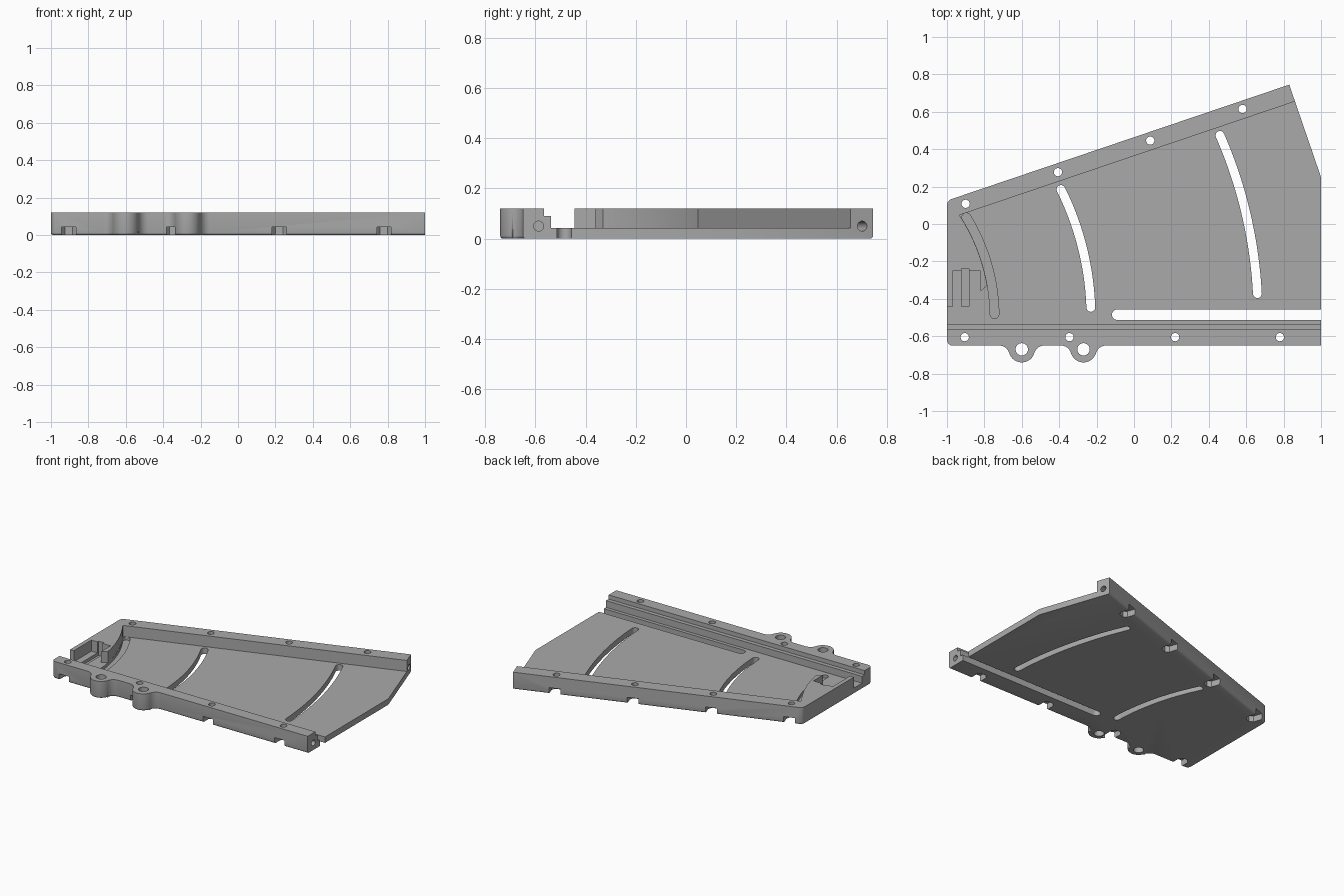
import bpy, bmesh
from math import sin, cos, pi, radians, sqrt, atan2
from mathutils import Matrix, Vector

cube = bpy.data.objects.get("Cube")
if cube:
    bpy.data.objects.remove(cube, do_unlink=True)

TOP, FLOOR = 0.12, 0.042
PIVOT = (-1.77, -0.5)              # shared centre of all curved slots
SLOPE = atan2(0.625, 1.83)         # direction of the back rail

grey = bpy.data.materials.new("plain grey")
grey.use_nodes = True
grey.diffuse_color = (0.4, 0.4, 0.4, 1)
grey.node_tree.nodes["Principled BSDF"].inputs["Base Color"].default_value = (0.4, 0.4, 0.4, 1)


def arc(centre, r, a0, a1, n=16):
    """Points along an arc, angles in degrees."""
    steps = [radians(a0 + (a1 - a0) * i / n) for i in range(n + 1)]
    return [(centre[0] + r * cos(a), centre[1] + r * sin(a)) for a in steps]


def prism(name, pts, z0, z1, matrix=None, rounding=0):
    """Extrude an outline from z0 to z1; optionally round the lower rim."""
    bm = bmesh.new()
    face = bm.faces.new([bm.verts.new((x, y, z0)) for x, y in pts])
    up = bmesh.ops.extrude_face_region(bm, geom=[face])["geom"]
    bmesh.ops.translate(bm, verts=[v for v in up if isinstance(v, bmesh.types.BMVert)],
                        vec=(0, 0, z1 - z0))
    bmesh.ops.recalc_face_normals(bm, faces=bm.faces)
    if rounding:
        rim = [e for e in bm.edges if all(abs(v.co.z - z0) < 1e-5 for v in e.verts)
               and sum(v.co.x for v in e.verts) / 2 < 0.9]
        bmesh.ops.bevel(bm, geom=rim, offset=rounding, segments=3, profile=0.5, affect='EDGES')
    if matrix:
        bm.transform(matrix)
    mesh = bpy.data.meshes.new(name)
    bm.to_mesh(mesh)
    bm.free()
    mesh.materials.append(grey)
    obj = bpy.data.objects.new(name, mesh)
    bpy.context.collection.objects.link(obj)
    return obj


# Outline of the plate with two screw lugs on the front edge
LUG_R, FILLET = 0.07, 0.055
LUGS = [(-0.6, -0.67), (-0.27, -0.67)]
outline = arc((-0.97, -0.62), 0.03, 180, 270, 5)
for lx, ly in LUGS:
    fy = -0.65 - FILLET
    dx = sqrt((LUG_R + FILLET) ** 2 - (fy - ly) ** 2)
    tilt = atan2(ly - fy, dx) * 180 / pi
    outline += arc((lx - dx, fy), FILLET, 90, tilt, 8)
    outline += arc((lx, ly), LUG_R, 180 + tilt, 360 - tilt, 20)
    outline += arc((lx + dx, fy), FILLET, 180 - tilt, 90, 8)
outline += [(1, -0.65), (1, 0.25), (0.83, 0.745)]
outline += arc((-0.965, 0.1), 0.035, 90 + SLOPE * 180 / pi, 180, 5)
body = prism("slotted_tray", outline, 0, TOP, rounding=0.012)

cutters = []


def cut(pts, z0, z1, matrix=None):
    obj = prism("cutter", pts, z0, z1, matrix)
    obj.hide_render = True
    cutters.append(obj)


def circle(centre, r, n=24):
    return arc(centre, r, 0, 360 - 360 / n, n - 1)


def box(x0, x1, y0, y1):
    return [(x0, y0), (x1, y0), (x1, y1), (x0, y1)]


def curved_slot(radius, width, a0, a1):
    """Rounded slot outline following an arc about the pivot."""
    h = width / 2
    start, end = (arc(PIVOT, radius, a, a, 1)[0] for a in (a0, a1))
    return (arc(PIVOT, radius + h, a0, a1, 28) + arc(end, h, a1, a1 + 180, 8)[1:-1]
            + arc(PIVOT, radius - h, a1, a0, 28) + arc(start, h, a0 + 180, a0 + 360, 8)[1:-1])


# Recessed floor, leaving two rails and the raised end block
pocket = [(-1.2, -0.537), (1.2, -0.537), (1.2, 0.77), (0.86, 0.655)]
pocket += arc(PIVOT, 1.0, 33.2, 9.8, 20)
pocket += [(-0.82, -0.36), (-0.82, -0.25), (-0.97, -0.25), (-0.97, -0.445), (-1.2, -0.445)]
cut(pocket, FLOOR, 0.3)

# Lower step along the front rail
cut(box(-1.2, 1.2, -0.565, -0.5), 0.09, 0.31)

# Through slots: two curved, one straight and open at the side
cut(curved_slot(1.54, 0.047, 2.0, 26.4), -0.1, 0.2)
cut(curved_slot(2.433, 0.047, 3.0, 23.6), -0.1, 0.2)
cut([(1.2, -0.513), (1.2, -0.457)] + arc((-0.09, -0.485), 0.028, 90, 270, 10), -0.1, 0.2)

# Blind grooves beside and inside the raised block
cut(curved_slot(1.0245, 0.047, 1, 31.5), 0.02, 0.07)
cut(box(-0.923, -0.882, -0.44, -0.237), 0.02, 0.2)

# Lug holes
for lug in LUGS:
    cut(circle(lug, 0.033), -0.1, 0.2)

# Rail screw holes, each with a nut slot open to the outside and below
front = [((x, -0.605), pi) for x in (-0.905, -0.345, 0.22, 0.78)]
back = [((-0.9 + 0.4935 * i, 0.108 + 0.169 * i), SLOPE) for i in range(4)]
nut = [(-0.038, 0.085), (-0.038, -0.015), (-0.02, -0.038),
       (0.02, -0.038), (0.038, -0.015), (0.038, 0.085)]
for (x, y), turn in front + back:
    place = Matrix.Translation((x, y, 0)) @ Matrix.Rotation(turn, 4, 'Z')
    cut(circle((0, 0), 0.022), -0.1, 0.2, place)
    cut(nut, -0.1, 0.042, place)

# Blind holes in the right-hand ends of both rails
for pos, turn in (((1, -0.587, 0.05), 0), ((0.845, 0.702, 0.05), SLOPE)):
    place = (Matrix.Translation(pos) @ Matrix.Rotation(turn, 4, 'Z')
             @ Matrix.Rotation(pi / 2, 4, 'Y'))
    cut(circle((0, 0), 0.02), -0.12, 0.1, place)

# Carve everything out of the body
bpy.ops.object.select_all(action='DESELECT')
bpy.context.view_layer.objects.active = body
body.select_set(True)
for obj in cutters:
    mod = body.modifiers.new("carve", 'BOOLEAN')
    mod.operation = 'DIFFERENCE'
    mod.solver = 'EXACT'
    mod.object = obj
    bpy.ops.object.modifier_apply(modifier=mod.name)
    bpy.data.objects.remove(obj, do_unlink=True)

bpy.ops.object.shade_smooth_by_angle(angle=radians(32))
